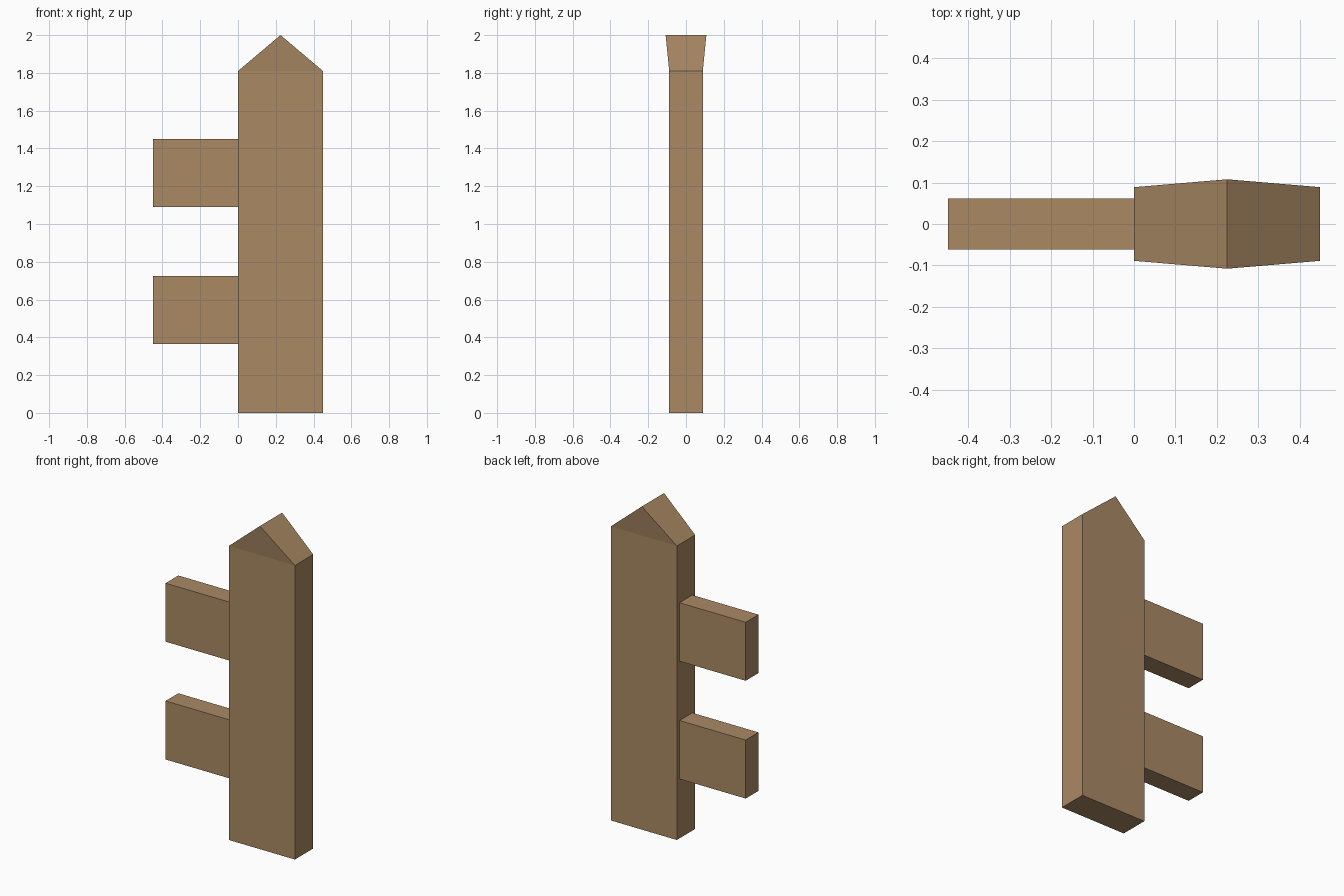
import bpy

if "Cube" in bpy.data.objects:
    bpy.data.objects.remove(bpy.data.objects["Cube"])

wood = bpy.data.materials.new("wood")
wood.diffuse_color = (0.40, 0.25, 0.127, 1)
wood.use_nodes = True
wood.node_tree.nodes["Principled BSDF"].inputs["Base Color"].default_value = wood.diffuse_color


def make_object(name, verts, faces):
    mesh = bpy.data.meshes.new(name)
    mesh.from_pydata(verts, [], faces)
    mesh.materials.append(wood)
    obj = bpy.data.objects.new(name, mesh)
    bpy.context.collection.objects.link(obj)
    return obj


# Pointed picket: (x, z, half depth) outline, flaring towards the ridge
outline = [(0, 0, 0.089), (0.45, 0, 0.089), (0.45, 1.81, 0.089),
           (0.225, 2.0, 0.108), (0, 1.81, 0.089)]
n = len(outline)
verts = [(x, side * d, z) for side in (-1, 1) for x, z, d in outline]
faces = [(0, 1, 2, 4), (2, 3, 4), (n + 4, n + 2, n + 1, n), (n + 4, n + 3, n + 2)]
faces += [(i, i + n, (i + 1) % n + n, (i + 1) % n) for i in range(n)]
make_object("picket", verts, faces)

# Two horizontal rails butting against the picket's left side
for name, z in (("lower_rail", 0.545), ("upper_rail", 1.27)):
    bpy.ops.mesh.primitive_cube_add(size=1, location=(-0.225, 0, z))
    rail = bpy.context.object
    rail.name = name
    rail.scale = (0.45, 0.124, 0.36)
    rail.data.materials.append(wood)
